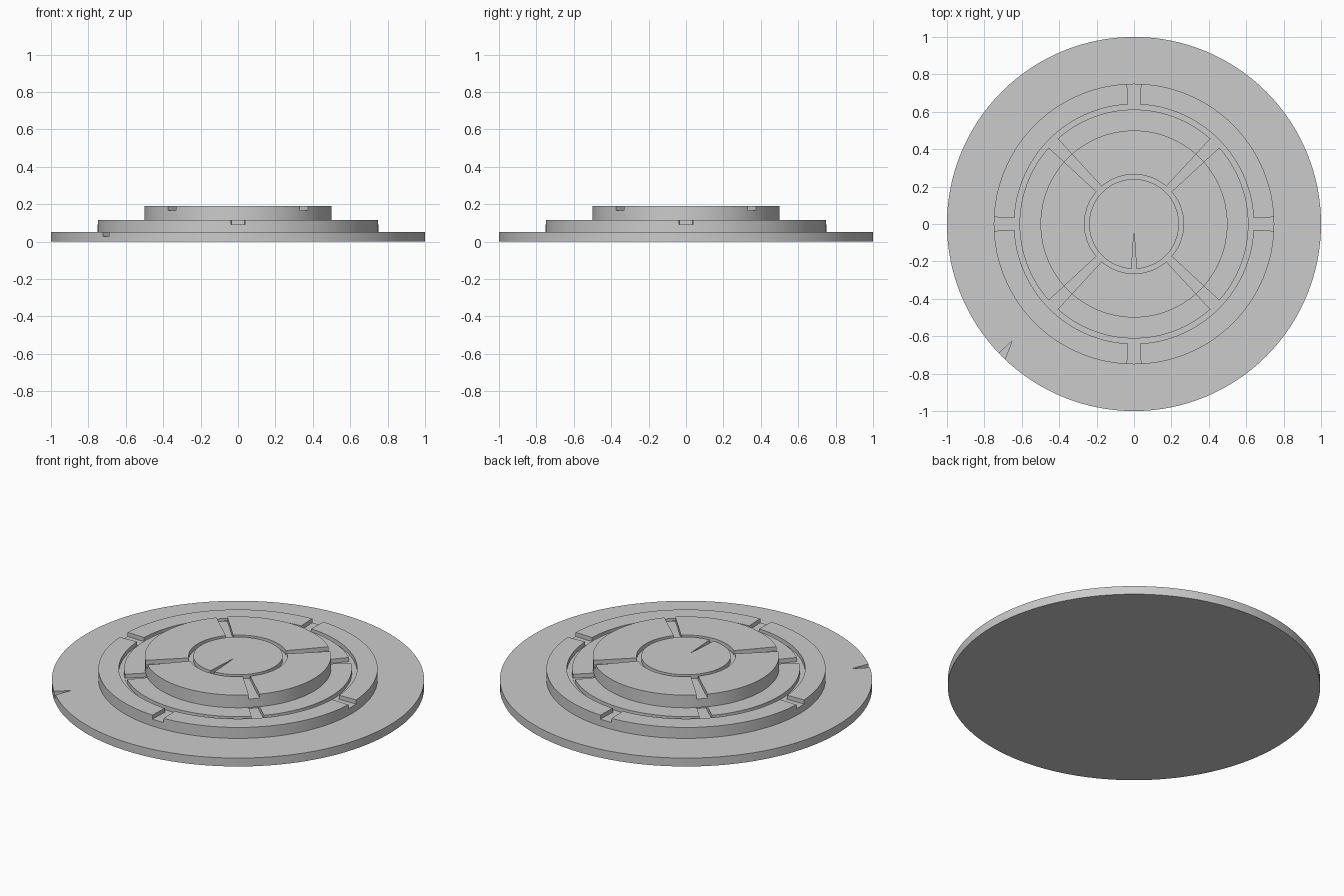
import bpy, bmesh, math

if "Cube" in bpy.data.objects:
    bpy.data.objects.remove(bpy.data.objects["Cube"])

SEGMENTS = 128


def lathe(name, profile):
    """Turn a closed-at-axis (radius, z) profile into a solid."""
    bm = bmesh.new()
    rings = []
    for r, z in profile:
        rings.append([bm.verts.new((r * math.cos(2 * math.pi * i / SEGMENTS),
                                    r * math.sin(2 * math.pi * i / SEGMENTS), z))
                      for i in range(SEGMENTS)])
    for a, b in zip(rings, rings[1:]):
        for i in range(SEGMENTS):
            j = (i + 1) % SEGMENTS
            bm.faces.new((a[i], a[j], b[j], b[i]))
    bm.faces.new(rings[0][::-1])
    bm.faces.new(rings[-1])
    return finish(name, bm)


def finish(name, bm):
    bmesh.ops.recalc_face_normals(bm, faces=bm.faces)
    mesh = bpy.data.meshes.new(name)
    bm.to_mesh(mesh)
    bm.free()
    obj = bpy.data.objects.new(name, mesh)
    bpy.context.collection.objects.link(obj)
    return obj


def prism_cutter(outlines, z0, z1):
    """Vertical prisms from 2D outlines, all in one cutter object."""
    bm = bmesh.new()
    for pts in outlines:
        face = bm.faces.new([bm.verts.new((x, y, z0)) for x, y in pts])
        ext = bmesh.ops.extrude_face_region(bm, geom=[face])
        for v in ext["geom"]:
            if isinstance(v, bmesh.types.BMVert):
                v.co.z = z1
    cutter = finish("groove_cutter", bm)
    cutter.hide_render = True
    return cutter


def wedge(angle, r0, w0, r1, w1):
    """Radial groove outline: half width w0 at r0, w1 at r1."""
    c, s = math.cos(math.radians(angle)), math.sin(math.radians(angle))
    return [(r * c - w * s, r * s + w * c)
            for r, w in ((r0, -w0), (r1, -w1), (r1, w1), (r0, w0))]


def cut(obj, cutter):
    mod = obj.modifiers.new("grooves", "BOOLEAN")
    mod.operation, mod.solver, mod.object = "DIFFERENCE", "EXACT", cutter
    bpy.context.view_layer.objects.active = obj
    bpy.ops.object.modifier_apply(modifier=mod.name)
    bpy.data.objects.remove(cutter)


# Wide base plate with a pointed index notch at its rim
base = lathe("base_plate", [(1, 0), (1, 0.05)])
cut(base, prism_cutter([[(-0.652, -0.626), (-0.764, -0.728), (-0.713, -0.78)]], 0.026, 0.1))

# Middle tier: ring groove, straight outward slots and diagonal inward slots
middle = lathe("middle_tier", [(0.75, 0.05), (0.75, 0.115), (0.64, 0.115), (0.64, 0.09),
                               (0.612, 0.09), (0.612, 0.115)])
cut(middle, prism_cutter(
    [wedge(a, 0.626, 0.0325, 0.8, 0.0385) for a in range(0, 360, 90)]
    + [wedge(a, 0.46, 0.0275, 0.624, 0.0345) for a in range(45, 360, 90)], 0.0905, 0.2))

# Top tier: small ring groove, diagonal slots and a thin pointer in the hub
top = lathe("top_tier", [(0.5, 0.115), (0.5, 0.19), (0.265, 0.19), (0.265, 0.165),
                         (0.24, 0.165), (0.24, 0.19)])
cut(top, prism_cutter(
    [wedge(a, 0.254, 0.0195, 0.56, 0.032) for a in range(45, 360, 90)]
    + [wedge(270, 0.048, 0.001, 0.25, 0.0138)], 0.1655, 0.3))

# Smooth round walls, crisp edges
for obj in (base, middle, top):
    bpy.ops.object.select_all(action="DESELECT")
    obj.select_set(True)
    bpy.context.view_layer.objects.active = obj
    bpy.ops.object.shade_smooth_by_angle(angle=math.radians(30))
